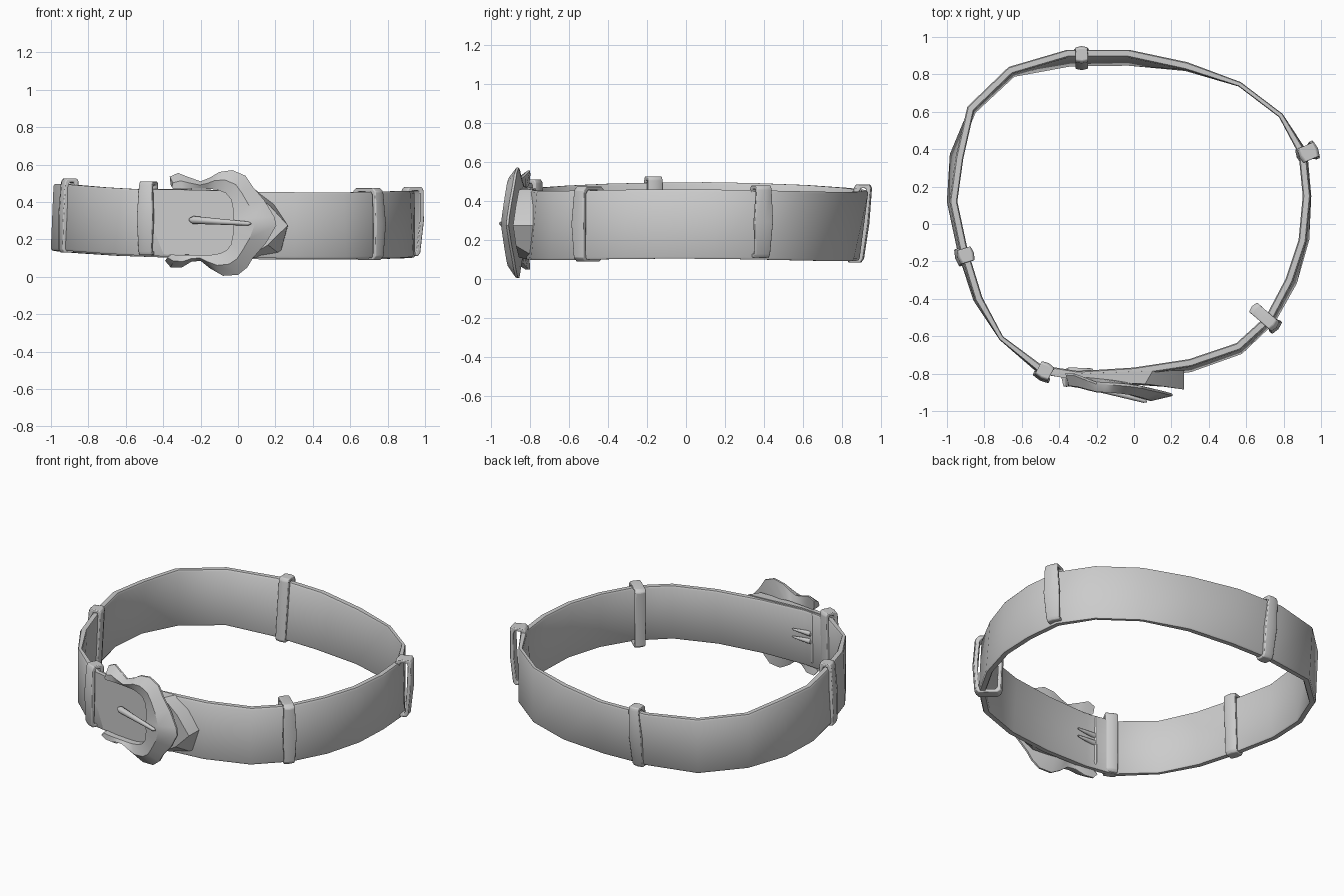
import bpy, bmesh, math
from mathutils import Vector

if "Cube" in bpy.data.objects:
    bpy.data.objects.remove(bpy.data.objects["Cube"])

grey = bpy.data.materials.new("plain grey")
grey.diffuse_color = (0.6, 0.6, 0.6, 1)
grey.use_nodes = True
grey.node_tree.nodes["Principled BSDF"].inputs["Base Color"].default_value = grey.diffuse_color


def finish(name, bm, angle=40, bevel=0):
    bmesh.ops.recalc_face_normals(bm, faces=bm.faces)
    me = bpy.data.meshes.new(name)
    bm.to_mesh(me)
    bm.free()
    me.materials.append(grey)
    ob = bpy.data.objects.new(name, me)
    bpy.context.collection.objects.link(ob)
    if bevel:
        b = ob.modifiers.new("Bevel", 'BEVEL')
        b.width, b.segments, b.limit_method = bevel, 2, 'ANGLE'
    bpy.ops.object.select_all(action='DESELECT')
    ob.select_set(True)
    bpy.context.view_layer.objects.active = ob
    bpy.ops.object.shade_smooth_by_angle(angle=math.radians(angle))
    return ob


def skin(bm, rings, closed):
    """Join equal rings of vertices with quads; cap the ends if open."""
    n, m = len(rings), len(rings[0])
    for i in range(n if closed else n - 1):
        a, b = rings[i], rings[(i + 1) % n]
        for j in range(m):
            bm.faces.new((a[j], a[(j + 1) % m], b[(j + 1) % m], b[j]))
    if not closed:
        bm.faces.new(rings[0])
        bm.faces.new(rings[-1])


def mid_z(x, y):
    return 0.30 - 0.02 * x - 0.035 * y * y


# Belt band: x, y of the top edge, then x, y of the bottom edge
path = [(-0.71, -0.61, -0.71, -0.61), (-0.83, -0.40, -0.84, -0.40),
        (-0.91, -0.14, -0.922, -0.15), (-0.965, 0.12, -0.98, 0.12),
        (-0.932, 0.355, -0.965, 0.37), (-0.873, 0.617, -0.865, 0.605),
        (-0.66, 0.822, -0.65, 0.805), (-0.355, 0.912, -0.34, 0.862),
        (-0.03, 0.912, -0.03, 0.866), (0.28, 0.845, 0.28, 0.838),
        (0.565, 0.747, 0.565, 0.747), (0.785, 0.58, 0.785, 0.58),
        (0.90, 0.38, 0.907, 0.38), (0.923, 0.15, 0.927, 0.15),
        (0.90, -0.09, 0.917, -0.08), (0.83, -0.30, 0.852, -0.31),
        (0.722, -0.505, 0.737, -0.515), (0.557, -0.655, 0.567, -0.677),
        (0.30, -0.742, 0.30, -0.772), (0.0, -0.788, 0.0, -0.81),
        (-0.30, -0.807, -0.30, -0.812), (-0.50, -0.775, -0.50, -0.783)]
bm = bmesh.new()
rings = []
half = 0.177
for i, (tx, ty, bx, by) in enumerate(path):
    p, q = path[i - 1], path[(i + 1) % len(path)]
    t = Vector((q[0] - p[0], q[1] - p[1], 0)).normalized()
    out = Vector((-t.y, t.x, 0))
    thick = 0.013 if i in (0, 10, 11) else 0.021
    z = mid_z(tx, ty)
    top, bot = Vector((tx, ty, z + half)), Vector((bx, by, z - half))
    ring = [top + out * thick * 0.7, top.lerp(bot, 0.03) + out * thick,
            bot.lerp(top, 0.03) + out * thick, bot + out * thick * 0.7,
            bot - out * thick * 0.7, bot.lerp(top, 0.03) - out * thick,
            top.lerp(bot, 0.03) - out * thick, top - out * thick * 0.7]
    rings.append([bm.verts.new(v) for v in ring])
skin(bm, rings, True)
finish("belt_band", bm)

# Pointed strap end, rising smoothly off the band and sloping back at the tip
bm = bmesh.new()
front = [(-0.47, 0.468, -0.805), (-0.28, 0.465, -0.84), (0.06, 0.457, -0.855),
         (0.17, 0.38, -0.87), (0.266, 0.275, -0.885), (0.16, 0.17, -0.87),
         (0.06, 0.11, -0.855), (-0.28, 0.118, -0.84), (-0.47, 0.122, -0.805)]
back = [(-0.47, 0.468, -0.785), (-0.28, 0.468, -0.80), (0.10, 0.46, -0.785),
        (0.19, 0.39, -0.78), (0.268, 0.275, -0.775), (0.225, 0.12, -0.785),
        (0.11, 0.10, -0.80), (-0.28, 0.115, -0.80), (-0.47, 0.122, -0.785)]
skin(bm, [[bm.verts.new((x, y, z)) for x, z, y in row] for row in (front, back)], False)
finish("strap_end", bm, 25)


# Belt loops: ridged frames around the band, leaning with it
def belt_loop(name, x, y, angle, depth, width, lean, z0, z1):
    out = Vector((math.cos(angle), math.sin(angle), 0))
    side = Vector((-out.y, out.x, 0))
    zc, h = (z0 + z1) / 2, (z1 - z0) / 2
    shape = [(-1, -0.92), (-0.75, -1), (0.65, -1), (0.9, -0.9),
             (1.1, 0), (1, 0.9), (0.75, 1), (-0.75, 1), (-1, 0.92)]
    bm = bmesh.new()
    rings = []
    for u, v in shape:
        ring = []
        for wall, s in ((0, -0.5), (-0.35, 0), (0, 0.5), (1, 0.5), (1, -0.5)):
            r = u * (depth - 0.008 - wall * 0.022)
            k = v * (h - max(wall, 0) * 0.02)
            wide = width * (1.2 - 0.25 * abs(v))
            pos = Vector((x, y, zc + k)) + out * (r + lean * v) + side * s * wide
            ring.append(bm.verts.new(pos))
        rings.append(ring)
    skin(bm, rings, True)
    finish(name, bm, 40, 0.005)


rad = math.radians
belt_loop("loop_front_left", -0.48, -0.79, rad(-118), 0.048, 0.08, -0.005, 0.115, 0.51)
belt_loop("loop_left", -0.908, -0.17, rad(197), 0.046, 0.08, -0.01, 0.13, 0.525)
belt_loop("loop_back", -0.28, 0.887, rad(91), 0.047, 0.07, 0.02, 0.085, 0.485)
belt_loop("loop_right", 0.927, 0.38, rad(23), 0.055, 0.085, 0.008, 0.11, 0.48)
belt_loop("loop_front_right", 0.70, -0.50, rad(-41), 0.087, 0.068, -0.006, 0.09, 0.475)

# Buckle: scalloped frame with a raised ridge, open on its left side
outline = [(-0.36, 0.49), (-0.365, 0.535), (-0.32, 0.555), (-0.27, 0.535),
           (-0.20, 0.51), (-0.15, 0.53), (-0.10, 0.56), (-0.03, 0.57),
           (0.04, 0.54), (0.08, 0.48), (0.14, 0.41), (0.195, 0.32),
           (0.205, 0.275), (0.15, 0.18), (0.08, 0.10), (0.05, 0.05),
           (0.0, 0.01), (-0.08, 0.005), (-0.15, 0.045), (-0.20, 0.085),
           (-0.25, 0.08), (-0.30, 0.05), (-0.36, 0.05), (-0.39, 0.085),
           (-0.36, 0.115)]


def buckle_y(x, z):
    return -0.90 - 0.1 * x + 0.1 * abs(z - 0.28)


bm = bmesh.new()
rows = []
for x, z in outline:
    # hole edge: squared oval around the strap
    dx, dz = (x + 0.24) / 0.215, (z - 0.293) / 0.178
    k = 1 / (dx ** 4 + dz ** 4) ** 0.25
    ix, iz = -0.24 + 0.215 * dx * k, 0.293 + 0.178 * dz * k
    mx, mz = x * 0.5 + ix * 0.5, z * 0.5 + iz * 0.5
    curl = 0.03 * min(1, max(0, (-0.2 - x) / 0.12))
    y, my, iy = buckle_y(x, z) + curl, buckle_y(mx, mz) - 0.038, buckle_y(ix, iz)
    rows.append([bm.verts.new(v) for v in (
        (x, y, z), (mx, my + curl * 0.5, mz), (ix, iy - 0.018, iz),
        (ix, iy + 0.035, iz), (x, y + 0.012, z))])
skin(bm, rows, False)
finish("buckle_frame", bm, 30)


# Buckle pin, with two prongs and a bar behind the band
def spike(name, a, b, r1, r2):
    a, b = Vector(a), Vector(b)
    d = (b - a).normalized()
    u = d.orthogonal().normalized()
    w = d.cross(u)
    bm = bmesh.new()
    rings = []
    for t, r in ((0, r1 * 0.4), (0.06, r1), (0.5, (r1 + r2) / 2), (0.95, r2), (1, r2 * 0.3)):
        c = a.lerp(b, t)
        rings.append([bm.verts.new(c + r * (u * math.cos(j * math.pi / 4)
                                            + w * math.sin(j * math.pi / 4)))
                      for j in range(8)])
    skin(bm, rings, False)
    finish(name, bm, 50)


spike("buckle_pin", (-0.26, -0.86, 0.305), (0.07, -0.95, 0.283), 0.021, 0.011)
spike("rear_bar", (-0.36, -0.785, 0.13), (-0.36, -0.782, 0.46), 0.01, 0.01)
for n, z in (("upper", 0.325), ("lower", 0.275)):
    spike("rear_prong_" + n, (-0.36, -0.785, z), (-0.22, -0.777, z), 0.018, 0.006)
